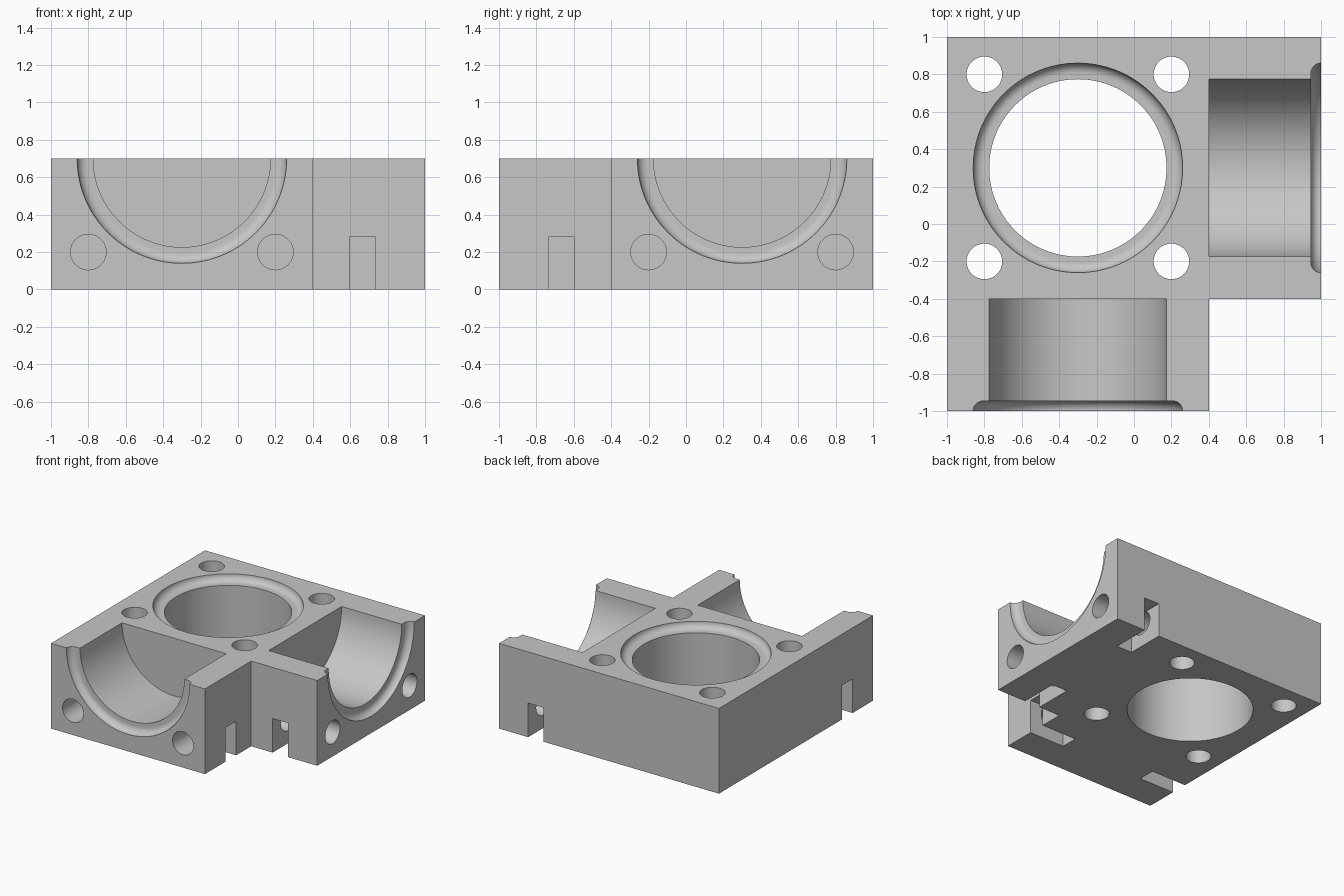
import bpy
import bmesh
from math import pi, sin, cos
from mathutils import Matrix, Vector

cube = bpy.data.objects.get("Cube")
if cube:
    bpy.data.objects.remove(cube, do_unlink=True)

TOP = 0.7          # block height
BORE = 0.474       # radius of the three large openings
GROOVE = 0.054     # groove depth and corner radius
RIM = 0.56         # outer radius of the seal groove
BOLT = 0.095       # bolt hole radius

gray = bpy.data.materials.new("light gray plastic")
gray.use_nodes = True
color = (0.57, 0.57, 0.57, 1)
gray.diffuse_color = color
gray.node_tree.nodes["Principled BSDF"].inputs["Base Color"].default_value = color


def finish(name, bm):
    bmesh.ops.recalc_face_normals(bm, faces=bm.faces)
    mesh = bpy.data.meshes.new(name)
    bm.to_mesh(mesh)
    bm.free()
    obj = bpy.data.objects.new(name, mesh)
    bpy.context.collection.objects.link(obj)
    mesh.materials.append(gray)
    return obj


def lathe(name, profile, matrix, segments):
    """Closed solid of revolution about local z from (radius, height) pairs."""
    bm = bmesh.new()
    rings = []
    for radius, height in profile:
        rings.append([bm.verts.new((radius * cos(2 * pi * i / segments),
                                    radius * sin(2 * pi * i / segments), height))
                      for i in range(segments)])
    for low, high in zip(rings, rings[1:]):
        for i in range(segments):
            j = (i + 1) % segments
            bm.faces.new((low[i], low[j], high[j], high[i]))
    bm.faces.new(rings[0])
    bm.faces.new(rings[-1])
    bm.transform(matrix)
    return finish(name, bm)


def box(name, low, high):
    low, high = Vector(low), Vector(high)
    bm = bmesh.new()
    bmesh.ops.create_cube(bm, size=1)
    bm.transform(Matrix.Translation((low + high) / 2) @ Matrix.Diagonal((high - low).to_4d()))
    return finish(name, bm)


def bore_cutter(name, depth, matrix):
    """Bore with a round-cornered seal groove; the open face is at local z = 0."""
    arc = [(RIM - GROOVE + GROOVE * sin(a), -GROOVE * cos(a))
           for a in (pi / 2 * i / 10 for i in range(11))]
    profile = [(BORE, -depth), (BORE, -GROOVE)] + arc + [(RIM, 0.1)]
    return lathe(name, profile, matrix, 120)


def bolt_cutter(name, low, high, matrix):
    return lathe(name, [(BOLT, low), (BOLT, high)], matrix, 48)


# L-shaped block
outline = [(-1, -1), (0.4, -1), (0.4, -0.4), (1, -0.4), (1, 1), (-1, 1)]
bm = bmesh.new()
base = bm.faces.new([bm.verts.new((x, y, 0)) for x, y in outline])
walls = bmesh.ops.extrude_face_region(bm, geom=[base])
bmesh.ops.translate(bm, vec=(0, 0, TOP),
                    verts=[v for v in walls["geom"] if isinstance(v, bmesh.types.BMVert)])
block = finish("corner_block", bm)

# Axes pointing out of the left and front faces
out_left = Matrix.Rotation(pi / 2, 4, 'Y')
out_front = Matrix.Rotation(pi / 2, 4, 'X')

# Vertical bore and its bolt holes
cutters = [bore_cutter("vertical_bore", 1, Matrix.Translation((-0.3, 0.3, TOP)))]
for x in (-0.8, 0.2):
    for y in (-0.2, 0.8):
        cutters.append(bolt_cutter("vertical_bolt_hole", -0.1, 0.9,
                                   Matrix.Translation((x, y, 0))))

# Half-round ports
cutters.append(bore_cutter("left_port", 0.6, Matrix.Translation((1, 0.3, TOP)) @ out_left))
cutters.append(bore_cutter("front_port", 0.6, Matrix.Translation((-0.3, -1, TOP)) @ out_front))

# Port bolt holes, each crossed by a nut slot open at the side and underneath
for c, inner, outer in ((0.8, 0.68, 1.1), (-0.2, -0.08, -0.5)):
    cutters.append(bolt_cutter("left_bolt_hole", -0.6, 0.1,
                               Matrix.Translation((1, c, 0.2)) @ out_left))
    cutters.append(bolt_cutter("front_bolt_hole", -0.6, 0.1,
                               Matrix.Translation((-c, -1, 0.2)) @ out_front))
    a, b = sorted((inner, outer))
    cutters.append(box("left_nut_slot", (0.595, a, -0.1), (0.735, b, 0.28)))
    cutters.append(box("front_nut_slot", (-b, -0.735, -0.1), (-a, -0.595, 0.28)))

# Cut everything out of the block
bpy.ops.object.select_all(action='DESELECT')
block.select_set(True)
bpy.context.view_layer.objects.active = block
for cutter in cutters:
    cutter.hide_render = True
    cut = block.modifiers.new("cut", 'BOOLEAN')
    cut.operation = 'DIFFERENCE'
    cut.solver = 'EXACT'
    cut.object = cutter
    bpy.ops.object.modifier_apply(modifier=cut.name)
    bpy.data.objects.remove(cutter, do_unlink=True)

bpy.ops.object.shade_smooth_by_angle(angle=pi / 6)
